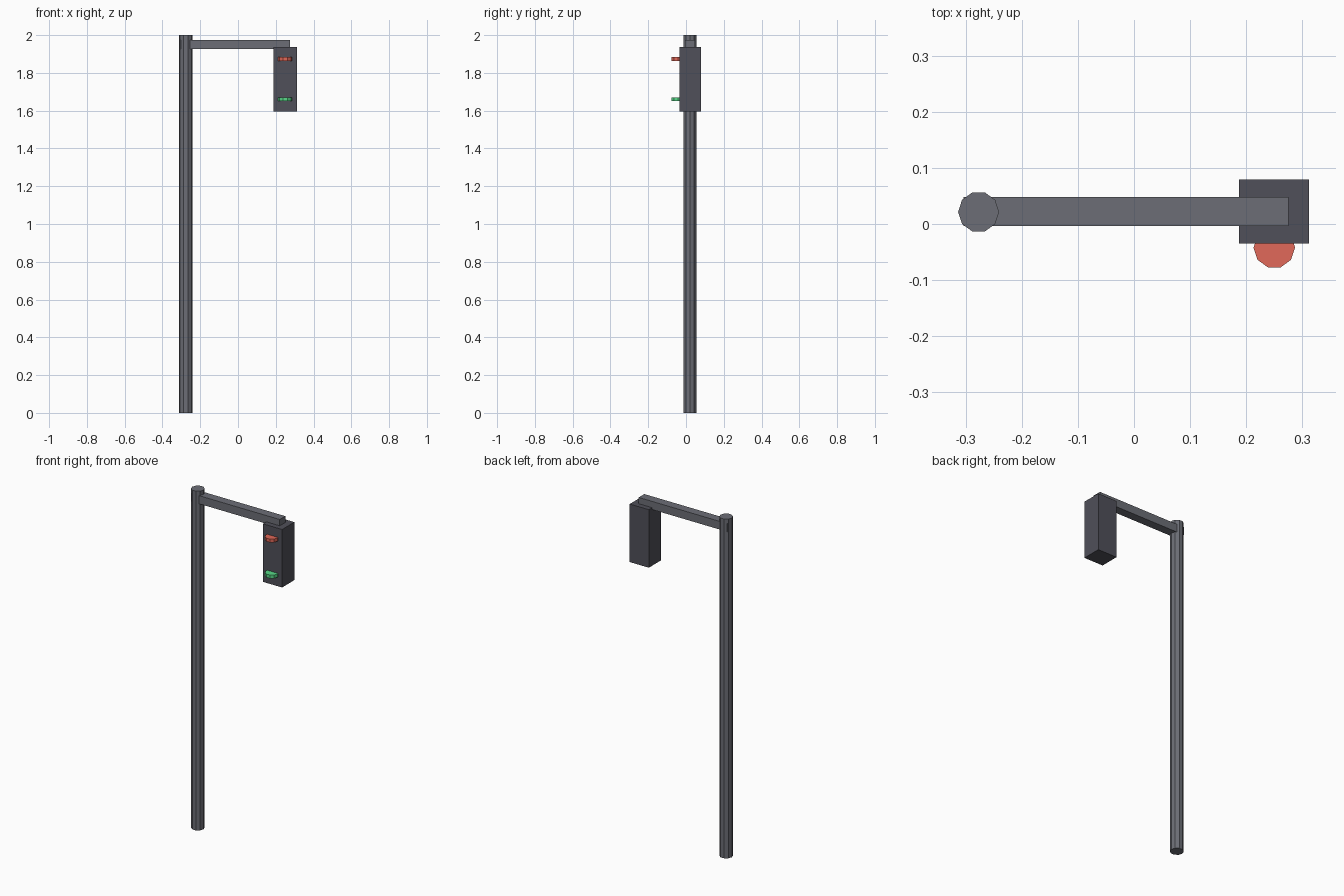
import bpy

if "Cube" in bpy.data.objects:
    bpy.data.objects.remove(bpy.data.objects["Cube"])


def material(name, rgb):
    m = bpy.data.materials.new(name)
    m.diffuse_color = (*rgb, 1)
    m.use_nodes = True
    m.node_tree.nodes["Principled BSDF"].inputs["Base Color"].default_value = m.diffuse_color
    return m


def box(name, lo, hi, mat):
    centre = [(a + b) / 2 for a, b in zip(lo, hi)]
    bpy.ops.mesh.primitive_cube_add(size=1, location=centre)
    o = bpy.context.object
    o.name = name
    o.scale = [b - a for a, b in zip(lo, hi)]
    bpy.ops.object.transform_apply(location=False, rotation=False, scale=True)
    o.data.materials.append(mat)


def cylinder(name, radius, depth, centre, mat):
    # ten sides, with corners pointing along +x and -x
    bpy.ops.mesh.primitive_cylinder_add(vertices=10, radius=radius, depth=depth,
                                        location=centre, rotation=(0, 0, 1.5707963))
    o = bpy.context.object
    o.name = name
    o.data.materials.append(mat)


metal = material("grey_metal", (0.15, 0.155, 0.18))
dark = material("dark_housing", (0.08, 0.08, 0.1))
red = material("red_light", (0.75, 0.14, 0.1))
green = material("green_light", (0.1, 0.7, 0.25))

# Pole and horizontal arm
cylinder("pole", 0.0365, 2.0, (-0.277, 0.0215, 1.0), metal)
box("arm", (-0.304, -0.004, 1.926), (0.275, 0.048, 1.974), metal)

# Signal housing hanging at the arm's end
box("signal_housing", (0.187, -0.035, 1.595), (0.312, 0.079, 1.937), dark)

# Flat disc lights, half sunk into the housing front
for name, z, mat in (("red_light", 1.873, red), ("green_light", 1.661, green)):
    cylinder(name, 0.037, 0.02, (0.25, -0.042, z), mat)
